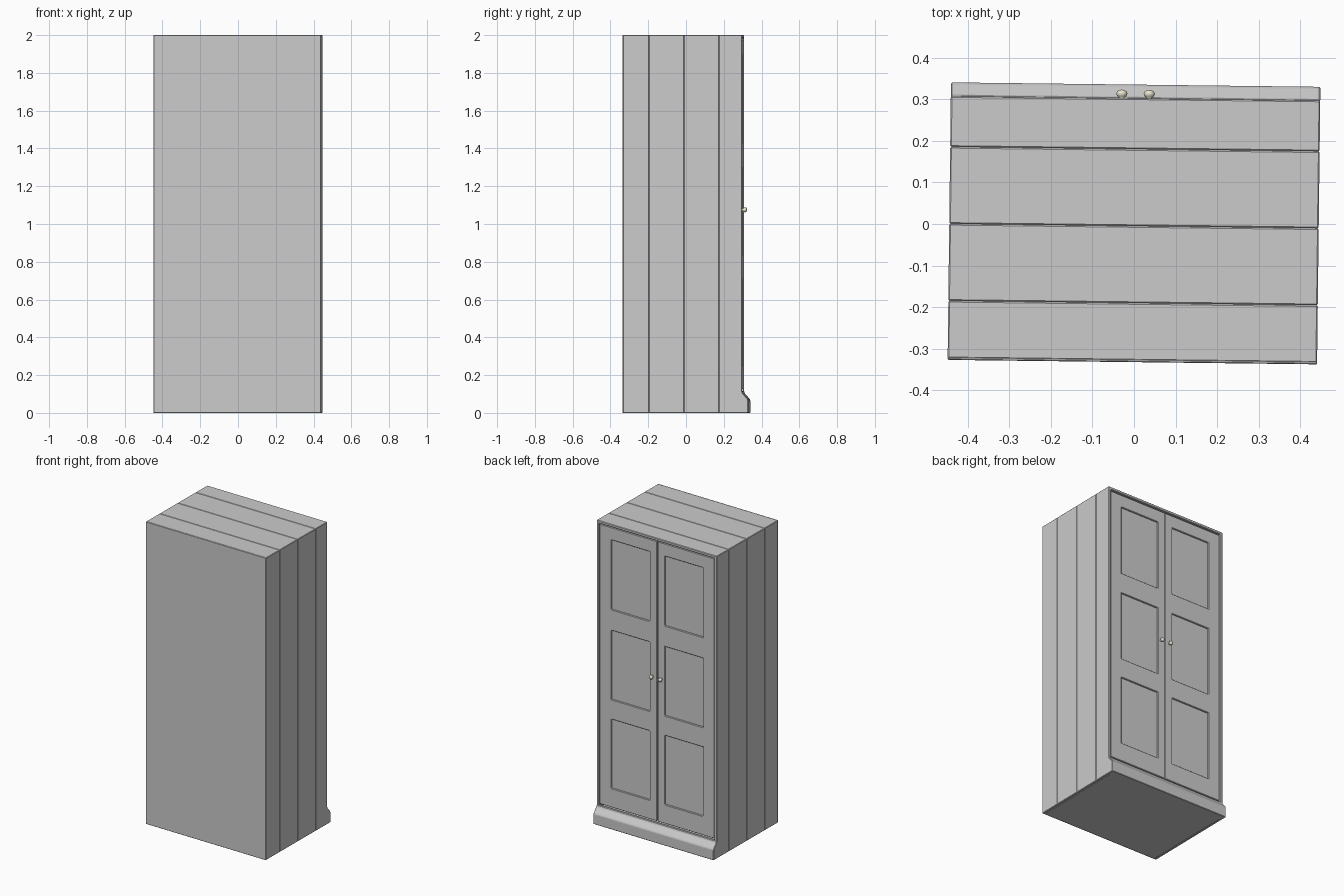
import bpy, bmesh, math
from mathutils import Matrix

if "Cube" in bpy.data.objects:
    bpy.data.objects.remove(bpy.data.objects["Cube"])

TURN = -0.012          # the whole wardrobe stands very slightly turned
W, WALL, H = 0.444, 0.018, 2.0
FRONT, BACK = -0.332, 0.302


def finish(name, bm, bevel=0.0, smooth=False):
    bmesh.ops.recalc_face_normals(bm, faces=bm.faces)
    me = bpy.data.meshes.new(name)
    bm.to_mesh(me)
    bm.free()
    ob = bpy.data.objects.new(name, me)
    bpy.context.collection.objects.link(ob)
    ob.rotation_euler.z = TURN
    if bevel:
        m = ob.modifiers.new("bevel", 'BEVEL')
        m.width, m.segments, m.limit_method = bevel, 1, 'ANGLE'
    if smooth:
        for p in me.polygons:
            p.use_smooth = True
    return ob


def box(name, x0, x1, y0, y1, z0, z1, bevel=0.0):
    bm = bmesh.new()
    bmesh.ops.create_cube(bm, size=1)
    for v in bm.verts:
        v.co = (x0 if v.co.x < 0 else x1, y0 if v.co.y < 0 else y1, z0 if v.co.z < 0 else z1)
    return finish(name, bm, bevel)


def prism(name, pts, offset, bevel=0.0):
    """Extrude a closed outline of 3D points by an offset."""
    bm = bmesh.new()
    f = bm.faces.new([bm.verts.new(p) for p in pts])
    r = bmesh.ops.extrude_face_region(bm, geom=[f], use_keep_orig=True)
    bmesh.ops.translate(bm, vec=offset, verts=[g for g in r["geom"] if isinstance(g, bmesh.types.BMVert)])
    return finish(name, bm, bevel)


# Plank shell: four arch-shaped boards, bevels form the grooves on top and sides
seams = [-0.328, -0.19, -0.005, 0.18, BACK]
i, t = W - WALL, H - WALL
arch = [(-W, 0), (-W, H), (W, H), (W, 0), (i, 0), (i, t), (-i, t), (-i, 0)]
for n, (a, b) in enumerate(zip(seams, seams[1:])):
    prism(f"shell_plank_{n + 1}", [(x, a, z) for x, z in arch], (0, b - a, 0), 0.003)

# Plain closed face and floor
box("plain_panel", -W, W, FRONT, -0.325, 0, H, 0.002)
box("floor", -i, i, -0.326, 0.300, 0, 0.10)

# Plinth moulding below the doors
plinth = [(0.285, 0), (0.335, 0), (0.335, 0.068), (0.330, 0.076), (0.318, 0.090),
          (0.306, 0.104), (0.302, 0.116), (0.285, 0.116)]
prism("plinth", [(-W, y, z) for y, z in plinth], (2 * W, 0, 0), 0.003)

# Doors: a frame with three openings over a recessed panel
cols = [0.002, 0.056, 0.339, 0.424]
rows = [0.124, 0.25, 0.707, 0.838, 1.295, 1.433, 1.893, 1.977]
DOOR, DEPTH = 0.296, 0.012
knob_paint = bpy.data.materials.new("knob_cream")
knob_paint.diffuse_color = (0.80, 0.77, 0.62, 1)
knob_paint.use_nodes = True
knob_paint.node_tree.nodes["Principled BSDF"].inputs["Base Color"].default_value = knob_paint.diffuse_color

for side, s in (("left", -1), ("right", 1)):
    bm = bmesh.new()
    grid = [[bm.verts.new((s * x, DOOR - DEPTH / 2, z)) for x in cols] for z in rows]
    for r in range(len(rows) - 1):
        for c in range(3):
            if not (c == 1 and r % 2 == 1):
                bm.faces.new((grid[r][c], grid[r][c + 1], grid[r + 1][c + 1], grid[r + 1][c]))
    frame = finish(f"{side}_door_frame", bm)
    sol = frame.modifiers.new("thickness", 'SOLIDIFY')
    sol.thickness, sol.offset = DEPTH, 0
    bev = frame.modifiers.new("bevel", 'BEVEL')
    bev.width, bev.segments, bev.limit_method = 0.003, 1, 'ANGLE'

    xs = sorted((s * cols[0], s * cols[-1]))
    box(f"{side}_door_panel", xs[0], xs[1], DOOR - 0.024, DOOR - DEPTH, rows[0], rows[-1])

    # Turned knob
    bm = bmesh.new()
    prof = [(0.007, 0), (0.006, 0.008), (0.011, 0.012), (0.0135, 0.018), (0.011, 0.024), (0.005, 0.027), (0, 0.0275)]
    vs = [bm.verts.new((r, 0, h)) for r, h in prof]
    es = [bm.edges.new(p) for p in zip(vs, vs[1:])]
    bmesh.ops.spin(bm, geom=vs + es, cent=(0, 0, 0), axis=(0, 0, 1), angle=math.tau, steps=16)
    bmesh.ops.remove_doubles(bm, verts=bm.verts, dist=1e-5)
    bmesh.ops.transform(bm, verts=bm.verts, matrix=Matrix.Translation((s * 0.033, DOOR - 0.001, 1.075))
                        @ Matrix.Rotation(-math.pi / 2, 4, 'X'))
    knob = finish(f"{side}_knob", bm, smooth=True)
    knob.data.materials.append(knob_paint)
